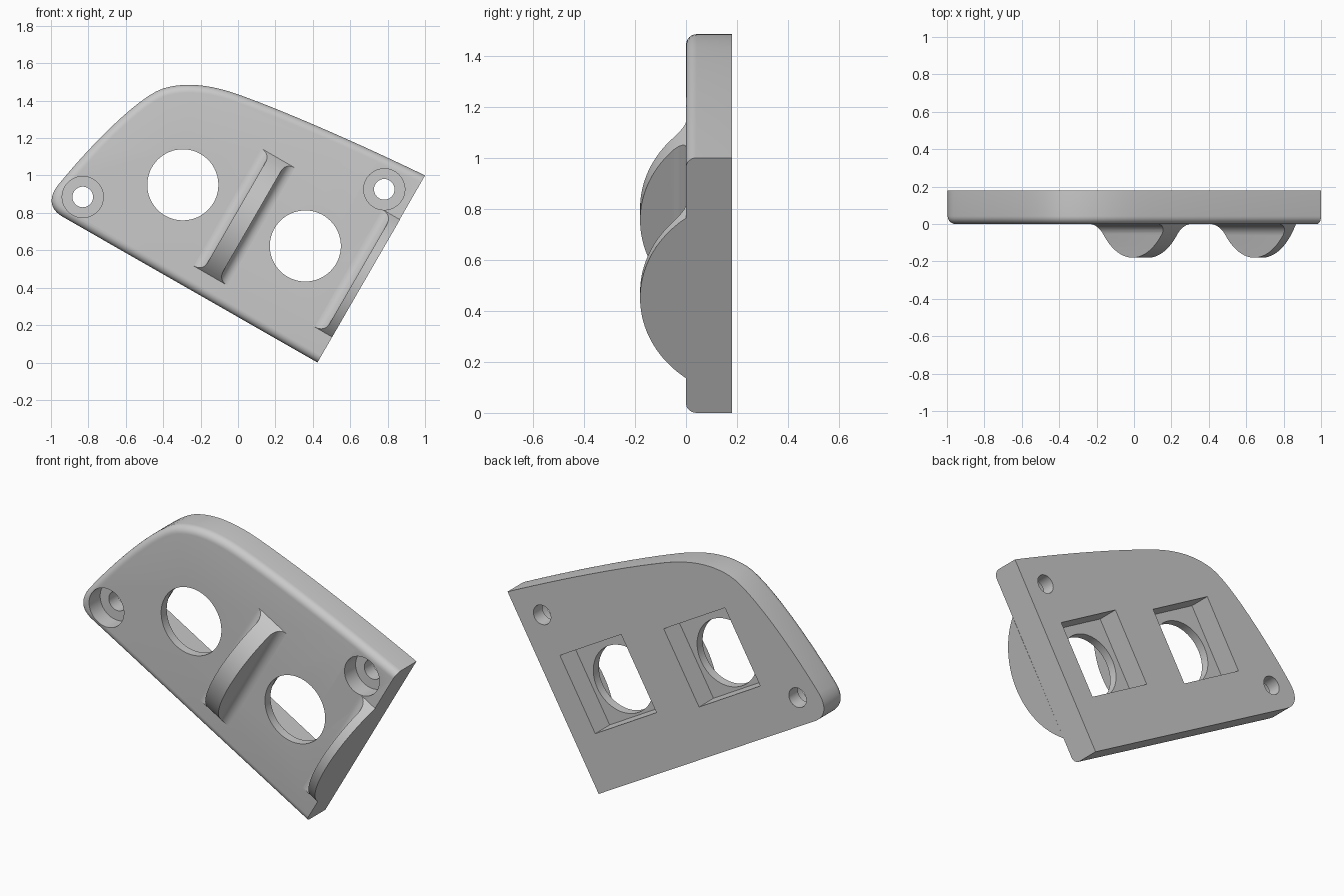
import bpy, bmesh, math
from mathutils import Matrix, Vector
from mathutils.geometry import interpolate_bezier

if "Cube" in bpy.data.objects:
    bpy.data.objects.remove(bpy.data.objects["Cube"], do_unlink=True)

THICK = 0.18
TILT = Matrix.Rotation(math.radians(30), 4, 'Y')
COLOUR = (0.59, 0.59, 0.59, 1)

grey = bpy.data.materials.new("plain_grey")
grey.use_nodes = True
grey.diffuse_color = COLOUR
grey.node_tree.nodes["Principled BSDF"].inputs["Base Color"].default_value = COLOUR


def make_object(name, bm, matrix=Matrix()):
    bmesh.ops.transform(bm, matrix=matrix, verts=bm.verts)
    bmesh.ops.recalc_face_normals(bm, faces=bm.faces)
    mesh = bpy.data.meshes.new(name)
    bm.to_mesh(mesh)
    bm.free()
    mesh.materials.append(grey)
    obj = bpy.data.objects.new(name, mesh)
    bpy.context.collection.objects.link(obj)
    return obj


def prism(points, offset):
    """Closed solid between a flat outline and its copy at an offset."""
    bm = bmesh.new()
    near = [bm.verts.new(p) for p in points]
    far = [bm.verts.new(Vector(p) + Vector(offset)) for p in points]
    bm.faces.new(near)
    bm.faces.new(far[::-1])
    for i in range(len(near)):
        bm.faces.new((near[i], near[i - 1], far[i - 1], far[i]))
    bmesh.ops.recalc_face_normals(bm, faces=bm.faces)
    return bm


def disc_cutter(x, z, radius, y0, y1):
    ring = [(x + radius * math.cos(a), y0, z + radius * math.sin(a))
            for a in (math.tau * i / 64 for i in range(64))]
    return make_object("cutter", prism(ring, (0, y1 - y0, 0)))


def combine(obj, cutter, operation):
    mod = obj.modifiers.new("cut", 'BOOLEAN')
    mod.operation, mod.object, mod.solver = operation, cutter, 'EXACT'
    bpy.context.view_layer.objects.active = obj
    bpy.ops.object.modifier_apply(modifier=mod.name)
    bpy.data.objects.remove(cutter, do_unlink=True)


# Plate: curved top, rounded left end, straight lower and right edges
curves = [((1, 1), (0.70, 1.145), (0.30, 1.325), (0.01, 1.43)),
          ((0.01, 1.43), (-0.13, 1.48), (-0.27, 1.505), (-0.40, 1.465)),
          ((-0.40, 1.465), (-0.53, 1.425), (-0.80, 1.15), (-0.965, 0.945)),
          ((-0.965, 0.945), (-1.01, 0.885), (-1.01, 0.825), (-0.944, 0.783))]
outline = []
for curve in curves:
    points = interpolate_bezier(*[Vector((x, 0, z)) for x, z in curve], 13)
    outline += points[:-1]
outline += [points[-1], Vector((0.425, 0, 0))]
bm = prism(outline, (0, THICK, 0))


def on_right_edge(v):
    return v.co.x > 0.99 or v.co.z < 0.01


# Round the front rim, except along the right edge
rim = [e for e in bm.edges if all(v.co.y < 0.001 for v in e.verts)
       and not all(on_right_edge(v) for v in e.verts)]
bmesh.ops.bevel(bm, geom=rim, offset=0.042, segments=6, profile=0.5, affect='EDGES')
plate = make_object("plate", bm)

# Round windows with square pockets behind
for x, z in ((-0.295, 0.95), (0.36, 0.623)):
    combine(plate, disc_cutter(x, z, 0.19, -0.1, 0.3), 'DIFFERENCE')
    s = 0.223
    square = [(-s, 0, -s), (s, 0, -s), (s, 0, s), (-s, 0, s)]
    place = Matrix.Translation((x + 0.005, 0.05, z + 0.02)) @ TILT
    combine(plate, make_object("cutter", prism(square, (0, 0.3, 0)), place), 'DIFFERENCE')

# Counterbored screw holes
for x, z in ((-0.83, 0.885), (0.782, 0.926)):
    combine(plate, disc_cutter(x, z, 0.11, -0.1, 0.1), 'DIFFERENCE')
    combine(plate, disc_cutter(x, z, 0.055, -0.1, 0.3), 'DIFFERENCE')


def rib(name, u, v, half, flare, sides):
    """Arched rib with a flared foot on the listed sides."""
    def side(sign):
        if sign not in sides:
            return [(sign * half, 0.001), (sign * half, -0.3)]
        arc = [(sign * (half + flare * (1 - math.sin(a))), -flare * (1 - math.cos(a)))
               for a in (math.pi / 2 * i / 10 for i in range(11))]
        return [(arc[0][0], 0.001)] + arc + [(sign * half, -0.3)]
    section = side(-1) + side(1)[::-1]
    body = make_object(name, prism([(u + a, y, v - 0.5) for a, y in section], (0, 0, 1)), TILT)
    radius = 0.455
    ring = [(u - 0.3, radius - THICK + radius * math.cos(a), v + radius * math.sin(a))
            for a in (math.tau * i / 128 for i in range(128))]
    combine(body, make_object("cutter", prism(ring, (0.6, 0, 0)), TILT), 'INTERSECT')
    return body


ribs = [rib("middle_rib", -0.36, 0.691, 0.048, 0.055, (-1, 1)),
        rib("edge_rib", 0.344, 0.732, 0.024, 0.06, (-1,))]

# Smooth the rounded parts, keep edges crisp
bpy.ops.object.select_all(action='DESELECT')
for obj in [plate] + ribs:
    obj.select_set(True)
bpy.context.view_layer.objects.active = plate
bpy.ops.object.shade_smooth_by_angle(angle=math.radians(30))
